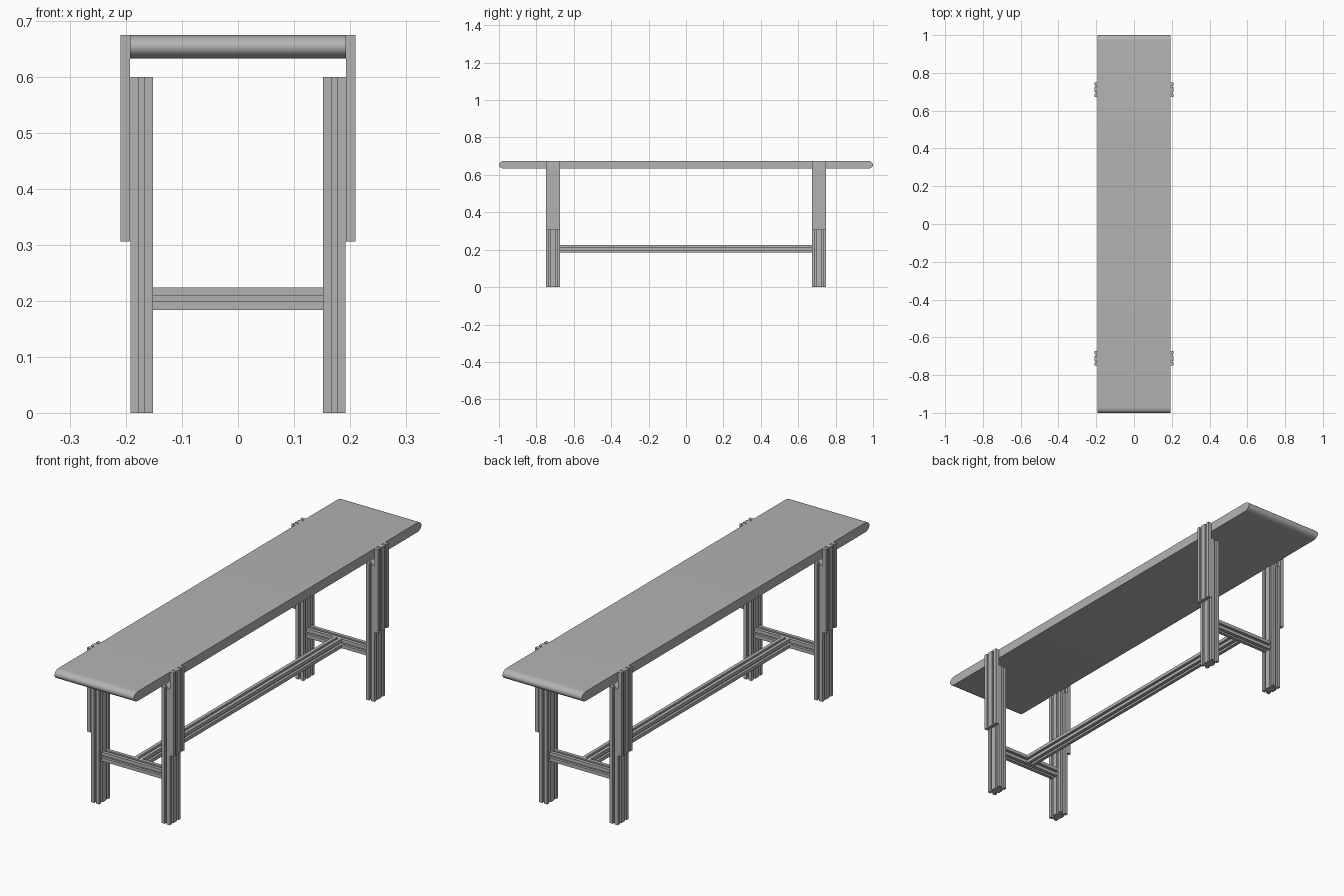
import bpy, bmesh, math
from mathutils import Vector

old = bpy.data.objects.get("Cube")
if old:
    bpy.data.objects.remove(old, do_unlink=True)

grey = bpy.data.materials.new("aluminium_grey")
grey.use_nodes = True
grey.diffuse_color = (0.45, 0.45, 0.45, 1)
grey.node_tree.nodes["Principled BSDF"].inputs["Base Color"].default_value = (0.45, 0.45, 0.45, 1)

SLOT = 0.010


def slotted_side(start, end, slots, depth):
    """Points along one side, dipping into a channel at each slot position."""
    start, end = Vector(start), Vector(end)
    along = (end - start).normalized()
    inward = Vector((-along.y, along.x))
    points = [start]
    for s in slots:
        mid = start.lerp(end, s)
        a, b = mid - along * SLOT / 2, mid + along * SLOT / 2
        points += [a, a + inward * depth, b + inward * depth, b]
    return points


def slotted_profile(w, h, short, long, depth):
    """Rectangle outline with channels on its short (w) and long (h) sides."""
    c = [(-w / 2, -h / 2), (w / 2, -h / 2), (w / 2, h / 2), (-w / 2, h / 2)]
    points = []
    for i in range(4):
        points += slotted_side(c[i], c[(i + 1) % 4], long if i % 2 else short, depth)
    return points


def extrude(name, outline, origin, u, v, length):
    """Extrude a 2D outline (axes u, v) along u x v, centred on origin."""
    u, v, origin = Vector(u), Vector(v), Vector(origin)
    step = u.cross(v) * length
    bm = bmesh.new()
    verts = [bm.verts.new(origin + u * p[0] + v * p[1] - step / 2) for p in outline]
    face = bm.faces.new(verts)
    out = bmesh.ops.extrude_face_region(bm, geom=[face])
    top = [g for g in out["geom"] if isinstance(g, bmesh.types.BMVert)]
    bmesh.ops.translate(bm, verts=top, vec=step)
    bmesh.ops.recalc_face_normals(bm, faces=bm.faces)
    mesh = bpy.data.meshes.new(name)
    bm.to_mesh(mesh)
    bm.free()
    mesh.materials.append(grey)
    obj = bpy.data.objects.new(name, mesh)
    bpy.context.collection.objects.link(obj)
    return obj


X, Y, Z = (1, 0, 0), (0, 1, 0), (0, 0, 1)
LEG_Y = 0.711

leg_outline = slotted_profile(0.04, 0.075, [0.5], [0.26, 0.74], 0.011)
plate_outline = slotted_profile(0.017, 0.075, [], [0.26, 0.74], 0.005)
bar_outline = slotted_profile(0.04, 0.04, [0.5], [0.5], 0.011)

# Legs, outer brackets and cross bars
for end, sy in (("front", -1), ("back", 1)):
    for side, sx in (("left", 1), ("right", -1)):
        extrude(f"{end}_{side}_leg", leg_outline, (sx * 0.172, sy * LEG_Y, 0.3), X, Y, 0.6)
        extrude(f"{end}_{side}_bracket", plate_outline,
                (sx * 0.2015, sy * LEG_Y, 0.4905), X, Y, 0.369)
    extrude(f"{end}_cross_bar", bar_outline, (0, sy * LEG_Y, 0.204), Y, Z, 0.304)

# Long rail between the cross bars
extrude("long_rail", bar_outline, (0, 0, 0.204), Z, X, 2 * (LEG_Y - 0.02))

# Seat with rounded ends
seat_outline = []
for sy in (1, -1):
    for i in range(17):
        a = math.pi * (i / 16 - 0.5)
        seat_outline.append((sy * (0.97 + 0.03 * math.cos(a)), sy * 0.021 * math.sin(a)))
seat = extrude("seat", seat_outline, (0, 0, 0.654), Y, Z, 0.386)
bpy.ops.object.select_all(action="DESELECT")
seat.select_set(True)
bpy.context.view_layer.objects.active = seat
bpy.ops.object.shade_smooth_by_angle(angle=math.radians(30))
